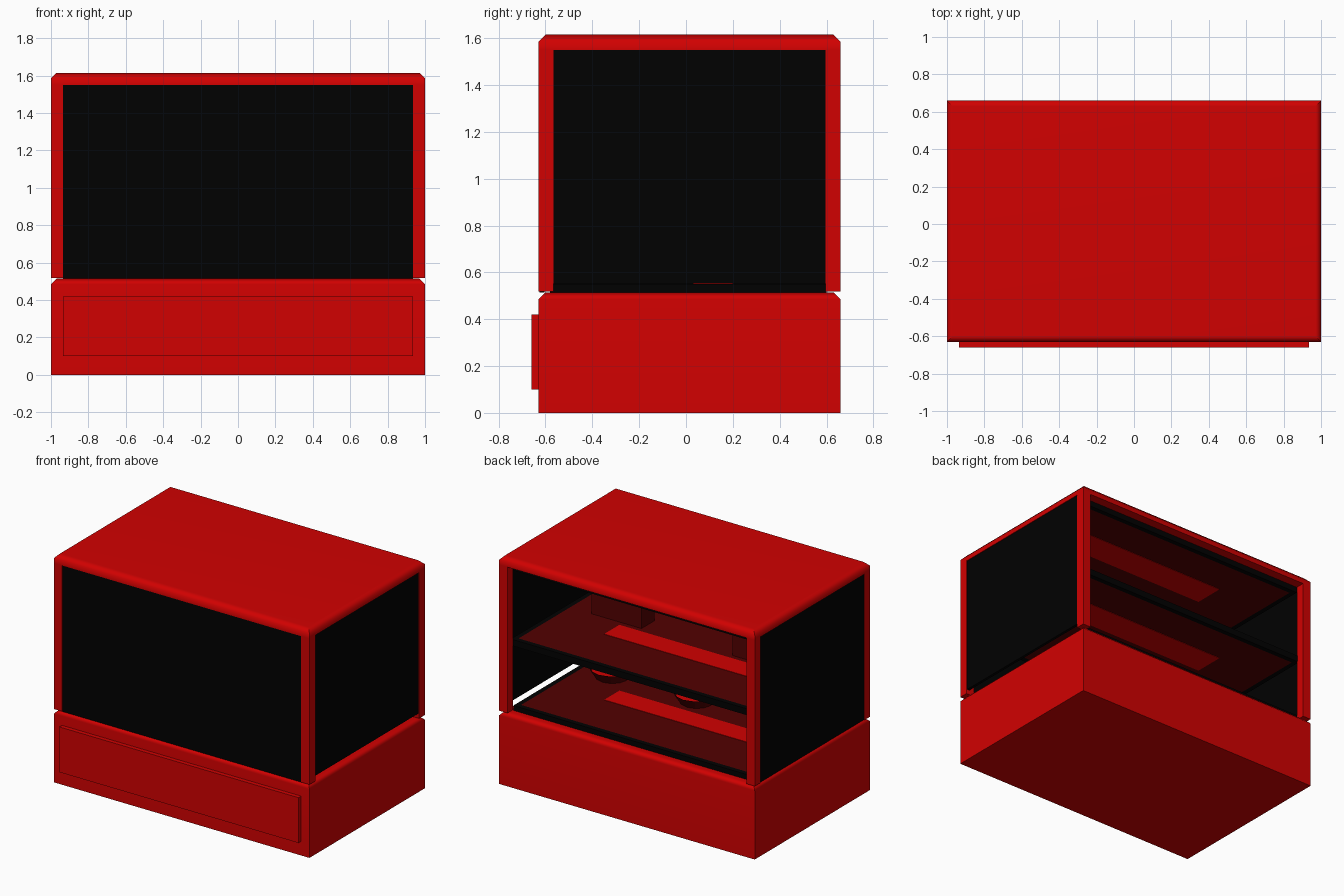
import bpy
import bmesh
from math import radians
from mathutils import Vector

cube = bpy.data.objects.get("Cube")
if cube:
    bpy.data.objects.remove(cube, do_unlink=True)


def material(name, rgb):
    m = bpy.data.materials.new(name)
    m.use_nodes = True
    m.diffuse_color = (*rgb, 1)
    m.node_tree.nodes["Principled BSDF"].inputs["Base Color"].default_value = (*rgb, 1)
    return m


RED = material("red enamel", (0.64, 0.0003, 0.0003))
DARK_RED = material("dark red", (0.085, 0.0003, 0.0003))
BLACK = material("black glass", (0.0004, 0.0004, 0.0004))


def finish(name, bm, *mats):
    mesh = bpy.data.meshes.new(name)
    bm.normal_update()
    bm.to_mesh(mesh)
    bm.free()
    for m in mats:
        mesh.materials.append(m)
    ob = bpy.data.objects.new(name, mesh)
    bpy.context.collection.objects.link(ob)
    return ob


def box_mesh(lo, hi):
    lo, hi = Vector(lo), Vector(hi)
    bm = bmesh.new()
    bmesh.ops.create_cube(bm, size=1)
    bmesh.ops.scale(bm, vec=hi - lo, verts=bm.verts)
    bmesh.ops.translate(bm, vec=(lo + hi) / 2, verts=bm.verts)
    return bm


def box(name, lo, hi, mat):
    return finish(name, box_mesh(lo, hi), mat)


def chamfered_box(name, lo, hi, width):
    """Box with a soft-shaded chamfer round its top face."""
    bm = box_mesh(lo, hi)
    top = [e for e in bm.edges if all(v.co.z > hi[2] - 0.001 for v in e.verts)]
    bmesh.ops.bevel(bm, geom=top, offset=width, segments=1, affect='EDGES')
    ob = finish(name, bm, RED)
    bpy.ops.object.select_all(action='DESELECT')
    ob.select_set(True)
    bpy.context.view_layer.objects.active = ob
    bpy.ops.object.shade_smooth_by_angle(angle=radians(50))
    mod = ob.modifiers.new("face weighted shading", 'WEIGHTED_NORMAL')
    mod.keep_sharp = True


def tray(name, half_x, z0, z1):
    """Black-rimmed slab with dark red panels and a bright stripe on each side."""
    bm = box_mesh((-half_x, -0.58, z0), (half_x, 0.6, z1))
    bm.normal_update()
    flat = [f for f in bm.faces if abs(f.normal.z) > 0.9]
    bmesh.ops.inset_individual(bm, faces=flat, thickness=0.05)
    for f in flat:
        f.material_index = 1
    finish(name, bm, BLACK, DARK_RED)
    box(name + "_upper_stripe", (-0.8, 0.03, z1), (0.5, 0.2, z1 + 0.003), RED)
    box(name + "_lower_stripe", (-0.5, 0.08, z0 - 0.003), (0.8, 0.3, z0), RED)


FRONT, BACK = -0.63, 0.66
POST = 0.065
BASE_TOP, SHELL_BOTTOM, RAIL, TOP = 0.515, 0.518, 1.55, 1.615

# Base cabinet with its front panel
chamfered_box("base_cabinet", (-1, FRONT, 0), (1, BACK, BASE_TOP), 0.03)
box("front_panel", (-0.935, -0.66, 0.1), (0.935, FRONT, 0.42), RED)

# Roof and corner posts
chamfered_box("roof", (-1, FRONT, RAIL), (1, BACK, TOP), 0.03)
for side, x in (("right", -1), ("left", 1 - POST)):
    for end, y in (("front", FRONT), ("back", BACK - POST)):
        box(f"{end}_{side}_post", (x, y, SHELL_BOTTOM), (x + POST, y + POST, RAIL), RED)

# Glazing: front and two sides, open at the back
inner_front, inner_back = FRONT + POST, BACK - POST
box("front_glass", (-0.935, -0.625, BASE_TOP), (0.935, -0.605, RAIL), BLACK)
box("right_glass", (-0.995, inner_front, SHELL_BOTTOM), (-0.975, inner_back, RAIL), BLACK)
box("left_glass", (0.975, inner_front, 0.552), (0.995, inner_back, RAIL), BLACK)

# Floor tray, middle shelf and ceiling panel
tray("floor_tray", 0.93, BASE_TOP, 0.55)
tray("middle_shelf", 0.95, 0.97, 1.015)
tray("ceiling_panel", 0.93, 1.505, 1.545)

# Round dishes on the floor tray
for i, x in enumerate((-0.66, 0, 0.66)):
    bm = bmesh.new()
    bmesh.ops.create_cone(bm, cap_ends=True, segments=12, radius1=0.11, radius2=0.154, depth=0.07)
    bm.normal_update()
    well = [f for f in bm.faces if f.normal.z > 0.9]
    bmesh.ops.inset_individual(bm, faces=well, thickness=0.02, depth=-0.03)
    for f in well:
        f.material_index = 1
    finish(f"dish_{i + 1}", bm, DARK_RED, RED).location = (x, -0.12, 0.588)

# Food boxes on the middle shelf
for side, x in (("right", -0.55), ("left", 0.55)):
    box(f"{side}_food_box", (x - 0.195, -0.155, 1.015), (x + 0.195, -0.01, 1.22), DARK_RED)
